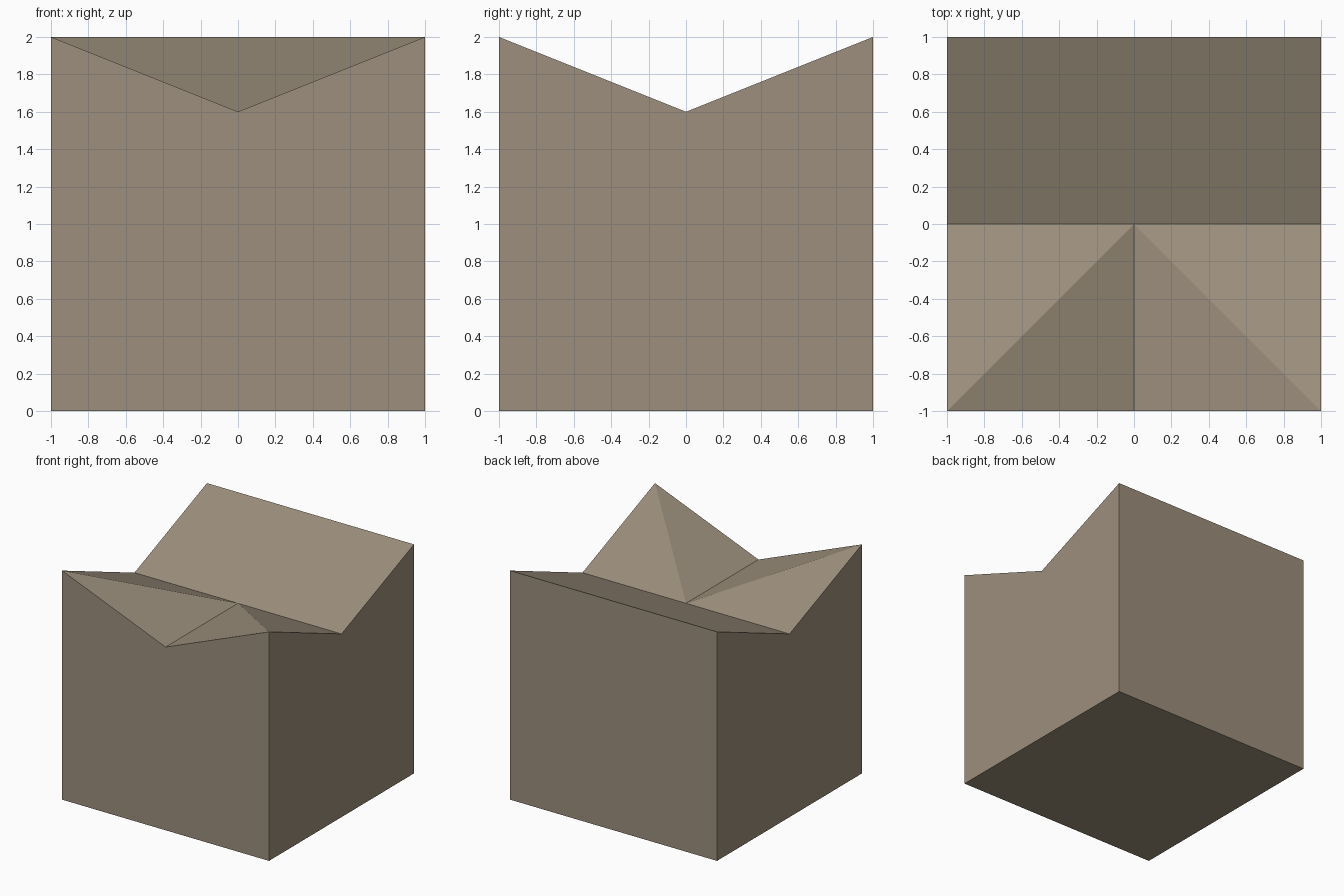
import bpy, bmesh

if "Cube" in bpy.data.objects:
    bpy.data.objects.remove(bpy.data.objects["Cube"])

LOW, HIGH = 1.6, 2.0

stone = bpy.data.materials.new("warm_grey_stone")
stone.diffuse_color = (0.332, 0.275, 0.202, 1.0)
stone.use_nodes = True
stone.node_tree.nodes["Principled BSDF"].inputs["Base Color"].default_value = stone.diffuse_color

bm = bmesh.new()


def top_height(x, y):
    """Valley along x everywhere, plus a second valley along y in the front half."""
    rise = min(abs(x), abs(y)) if y < 0 else abs(y)
    return LOW + (HIGH - LOW) * rise


# Vertices: top on a 3 x 3 grid, base at the four corners
top = {(x, y): bm.verts.new((x, y, top_height(x, y)))
       for x in (-1, 0, 1) for y in (-1, 0, 1)}
base = {(x, y): bm.verts.new((x, y, 0)) for x in (-1, 1) for y in (-1, 1)}

# Base, front and back walls
bm.faces.new([base[p] for p in ((-1, -1), (-1, 1), (1, 1), (1, -1))])
for y in (-1, 1):
    bm.faces.new([base[-1, y], base[1, y], top[1, y], top[0, y], top[-1, y]])

# Side walls and roof slopes, mirrored left and right
for s in (-1, 1):
    bm.faces.new([base[s, -1], base[s, 1], top[s, 1], top[s, 0], top[s, -1]])
    bm.faces.new([top[0, 0], top[s, 0], top[s, 1], top[0, 1]])   # back slope
    bm.faces.new([top[0, 0], top[s, -1], top[s, 0]])             # cross valley
    bm.faces.new([top[0, 0], top[0, -1], top[s, -1]])            # front valley

bmesh.ops.recalc_face_normals(bm, faces=bm.faces)

# Split the notched walls cleanly into triangles
bmesh.ops.triangulate(bm, faces=[f for f in bm.faces if len(f.verts) > 4])

mesh = bpy.data.meshes.new("notched_block")
bm.to_mesh(mesh)
bm.free()
mesh.materials.append(stone)
block = bpy.data.objects.new("notched_block", mesh)
bpy.context.collection.objects.link(block)
